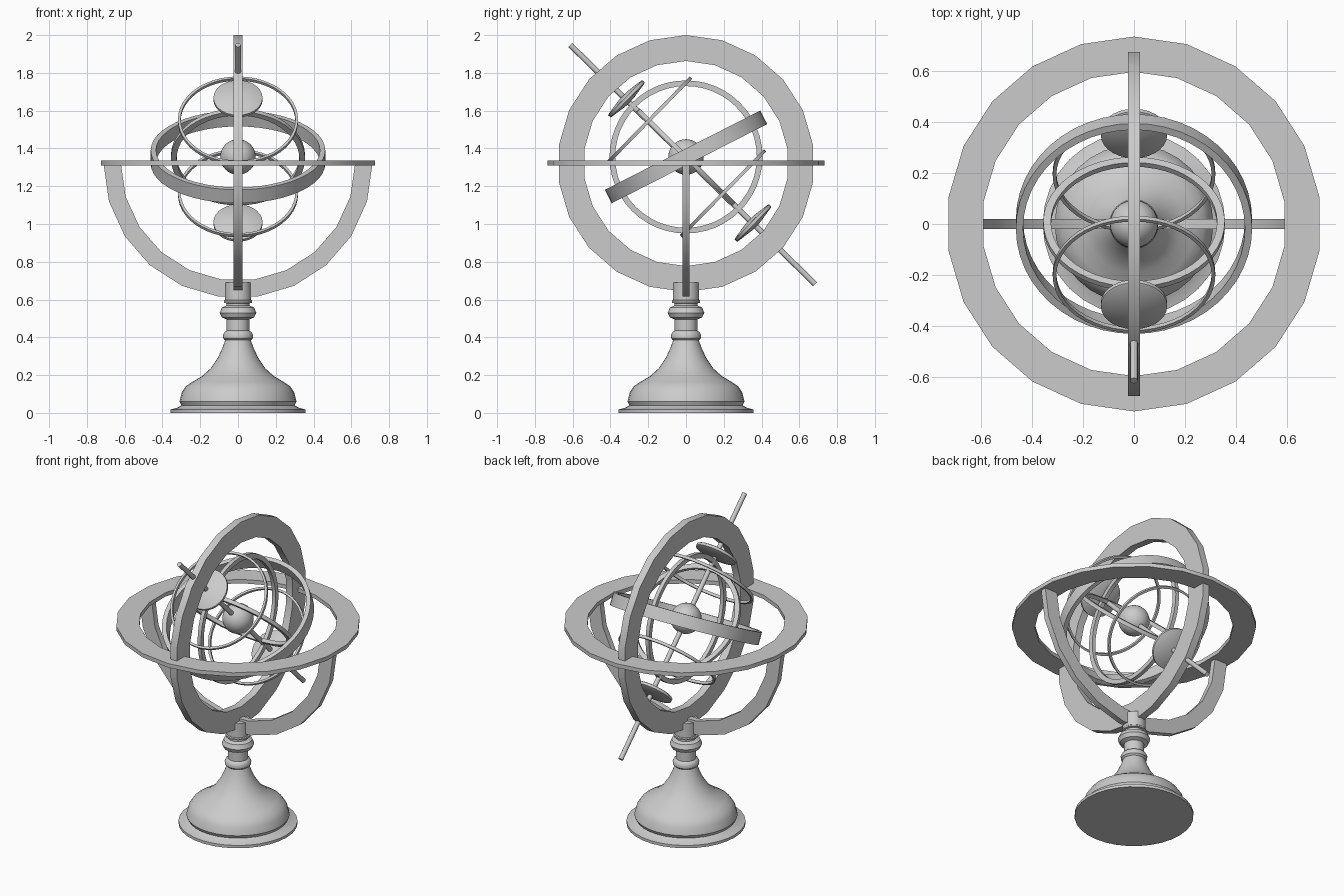
import bpy, bmesh
from math import cos, sin, pi, radians
from mathutils import Vector

if "Cube" in bpy.data.objects:
    bpy.data.objects.remove(bpy.data.objects["Cube"])

C = Vector((0, 0, 1.355))          # centre of the nested rings
AXIS = Vector((0, 0.715, -0.70)).normalized()


def finish(bm, name, loc, normal, angle=35):
    bmesh.ops.recalc_face_normals(bm, faces=bm.faces)
    me = bpy.data.meshes.new(name)
    bm.to_mesh(me)
    bm.free()
    ob = bpy.data.objects.new(name, me)
    bpy.context.collection.objects.link(ob)
    ob.location = loc
    ob.rotation_euler = Vector(normal).to_track_quat('Z', 'Y').to_euler()
    bpy.ops.object.select_all(action='DESELECT')
    ob.select_set(True)
    bpy.context.view_layer.objects.active = ob
    bpy.ops.object.shade_smooth_by_angle(angle=radians(angle))
    return ob


def sweep(name, section, loc, normal, segs, start=0.0, arc=2 * pi, closed=True):
    """Revolve an (r, z) section about local z; closed sections make rings."""
    bm = bmesh.new()
    full = arc > 6.28
    n = segs if full else segs + 1
    rows = []
    for i in range(n):
        a = start + arc * i / segs
        rows.append([bm.verts.new((r * cos(a), r * sin(a), z)) for r, z in section])
    m = len(section)
    for i in range(segs):
        p, q = rows[i], rows[(i + 1) % n]
        for j in range(m if closed else m - 1):
            k = (j + 1) % m
            bm.faces.new((p[j], q[j], q[k], p[k]))
    if closed and not full:
        bm.faces.new(rows[0])
        bm.faces.new(rows[-1])
    if not closed:
        bm.faces.new([r[0] for r in rows])
        bm.faces.new([r[-1] for r in rows])
    return finish(bm, name, loc, normal)


def ring(name, outer, inner, h, loc, normal, segs, start=0.0, arc=2 * pi):
    section = [(outer, -h / 2), (outer, h / 2), (inner, h / 2), (inner, -h / 2)]
    return sweep(name, section, loc, normal, segs, start, arc)


# Turned pedestal with collars and a socket for the rings
pedestal = [(0.357, 0), (0.357, 0.018), (0.325, 0.026), (0.30, 0.04), (0.31, 0.06),
            (0.297, 0.11), (0.275, 0.142), (0.24, 0.165), (0.19, 0.195), (0.145, 0.235),
            (0.105, 0.295), (0.082, 0.345), (0.068, 0.385), (0.078, 0.395), (0.08, 0.412),
            (0.072, 0.428), (0.06, 0.435), (0.06, 0.495), (0.085, 0.505), (0.097, 0.53),
            (0.085, 0.558), (0.062, 0.568), (0.062, 0.58), (0.075, 0.583), (0.075, 0.592),
            (0.07, 0.597), (0.07, 0.69)]
sweep("pedestal", pedestal, (0, 0, 0), (0, 0, 1), 32, closed=False)

# Large faceted outer rings
ring("horizon_ring", 0.733, 0.595, 0.026, (0, 0, 1.323), (0, 0, 1), 22, start=pi / 2)
meridian = ring("meridian_ring", 0.68, 0.543, 0.048, (0, 0, 1.32), (0, 0, 1), 22)
meridian.rotation_euler = (0, pi / 2, 0)
cradle = ring("support_half_ring", 0.712, 0.62, 0.038, (0, 0, 1.32), (0, 0, 1), 11, pi, pi)
cradle.rotation_euler = (pi / 2, 0, 0)

# Inner nested rings
colure = ring("side_colure_ring", 0.405, 0.375, 0.025, C, (0, 0, 1), 48)
colure.rotation_euler = (0, pi / 2, 0)
ring("cross_colure_ring", 0.355, 0.325, 0.024, C, (0, 0.70, 0.715), 48)
for label, s in (("upper", -1), ("lower", 1)):
    ring(label + "_tropic_ring", 0.318, 0.304, 0.018, C + AXIS * 0.275 * s, AXIS, 48)
t = radians(27)
ring("ecliptic_band", 0.462, 0.434, 0.08, C, (0, -sin(t), cos(t)), 48)

# Tilted axis rod
a, b = Vector((0, -0.613, 1.948)), Vector((0, 0.683, 0.682))
rod_len = (b - a).length
sweep("axis_rod", [(0.015, -rod_len / 2), (0.015, rod_len / 2)],
      (a + b) / 2, b - a, 12, closed=False)

# Lens-shaped discs on the rod
lens = [(0.03, -0.025), (0.125, -0.011), (0.13, -0.008),
        (0.13, 0.008), (0.125, 0.011), (0.03, 0.025)]
for label, loc in (("upper", (0, -0.315, 1.663)), ("lower", (0, 0.354, 1.005))):
    sweep(label + "_disc", lens, loc, AXIS, 28, closed=False)

# Central globe
bm = bmesh.new()
bmesh.ops.create_uvsphere(bm, u_segments=32, v_segments=16, radius=0.094)
finish(bm, "central_globe", C, (0, 0, 1))
